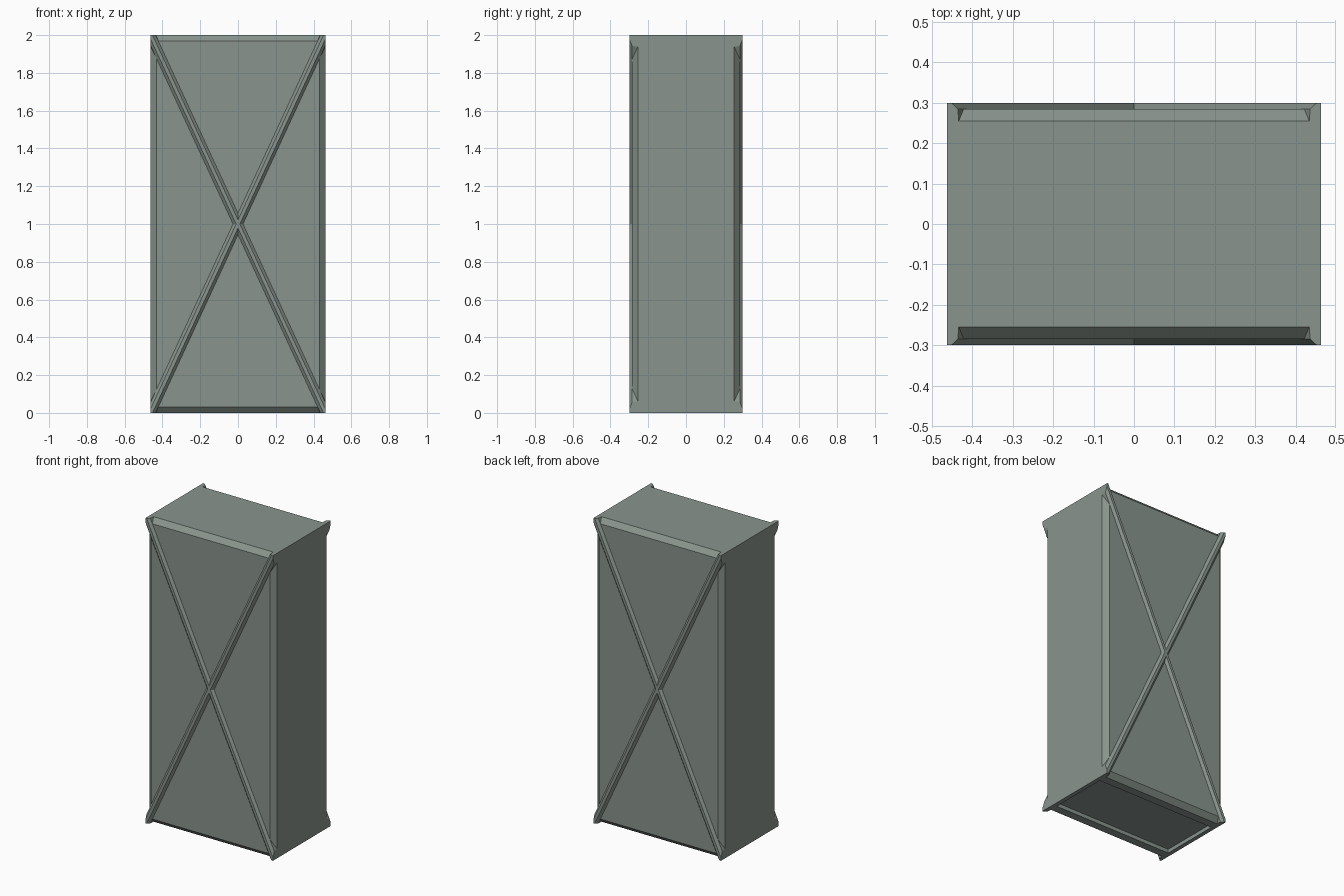
import bpy, bmesh, math
from mathutils import Vector

if "Cube" in bpy.data.objects:
    bpy.data.objects.remove(bpy.data.objects["Cube"])

W, D, H = 0.925, 0.6, 2.0      # overall size
EDGE_Y, PANEL_Y = 0.255, 0.285  # start of chamfer, recessed panel plane
CH = 0.032                      # chamfer width

mat = bpy.data.materials.new("grey green")
mat.diffuse_color = (0.25, 0.296, 0.266, 1)
mat.use_nodes = True
mat.node_tree.nodes["Principled BSDF"].inputs["Base Color"].default_value = mat.diffuse_color


def finish(bm, name):
    bmesh.ops.recalc_face_normals(bm, faces=bm.faces)
    me = bpy.data.meshes.new(name)
    bm.to_mesh(me)
    bm.free()
    me.materials.append(mat)
    ob = bpy.data.objects.new(name, me)
    bpy.context.collection.objects.link(ob)
    return ob


# case body: lofted rectangles giving chamfered front and back edges
bm = bmesh.new()
rings = []
for y, c in ((-PANEL_Y, CH), (-EDGE_Y, 0), (EDGE_Y, 0), (PANEL_Y, CH)):
    x = W / 2 - c
    rings.append([bm.verts.new(p) for p in
                  ((-x, y, c), (x, y, c), (x, y, H - c), (-x, y, H - c))])
bm.faces.new(rings[0])
bm.faces.new(rings[-1][::-1])
bottom = None
for r, (a, b) in enumerate(zip(rings, rings[1:])):
    for i in range(4):
        j = (i + 1) % 4
        f = bm.faces.new((a[i], a[j], b[j], b[i]))
        if r == 1 and i == 0:
            bottom = f
# shallow recess under the base
bmesh.ops.inset_individual(bm, faces=[bottom], thickness=0.01)
for v in bottom.verts:
    v.co = (math.copysign(0.435, v.co.x), math.copysign(0.2, v.co.y), 0)
floor = bmesh.ops.extrude_discrete_faces(bm, faces=[bottom])["faces"][0]
for v in floor.verts:
    v.co.z += 0.025
finish(bm, "case_body")

# cross braces: bevelled bars along the face diagonals, trimmed to the box
PROFILE = ((-0.026, EDGE_Y), (-0.024, PANEL_Y), (-0.009, D / 2),
           (0.009, D / 2), (0.024, PANEL_Y), (0.026, EDGE_Y))


def brace(name, side, lean):
    bm = bmesh.new()
    along = Vector((lean * W, 0, H)).normalized()
    across = Vector((along.z, 0, -along.x))
    mid = Vector((0, 0, H / 2))
    ends = [[bm.verts.new(mid + along * t + across * u + Vector((0, side * y, 0)))
             for u, y in PROFILE] for t in (-1.3, 1.3)]
    n = len(PROFILE)
    bm.faces.new(ends[0])
    bm.faces.new(ends[1][::-1])
    for i in range(n):
        j = (i + 1) % n
        bm.faces.new((ends[0][i], ends[0][j], ends[1][j], ends[1][i]))
    for co, no in (((W / 2, 0, 0), (1, 0, 0)), ((-W / 2, 0, 0), (-1, 0, 0)),
                   ((0, 0, H), (0, 0, 1)), ((0, 0, 0), (0, 0, -1))):
        bmesh.ops.bisect_plane(bm, geom=bm.verts[:] + bm.edges[:] + bm.faces[:],
                               plane_co=co, plane_no=no, clear_outer=True)
        open_edges = [e for e in bm.edges if e.is_boundary]
        if open_edges:
            bmesh.ops.holes_fill(bm, edges=open_edges, sides=0)
    finish(bm, name)


for side, label in ((-1, "front"), (1, "back")):
    brace(label + "_brace_rising", side, 1)
    brace(label + "_brace_falling", side, -1)
